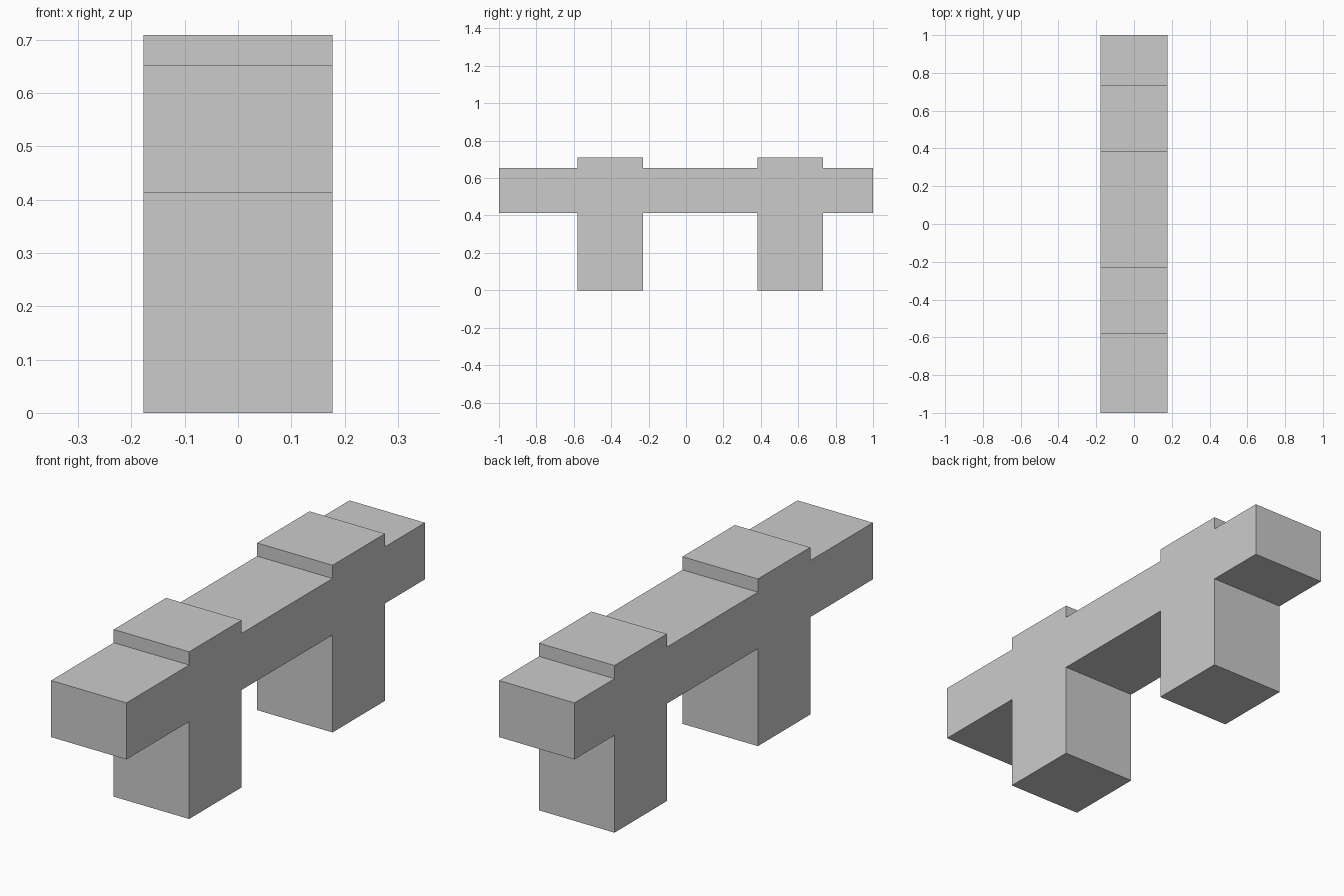
import bpy, bmesh

if "Cube" in bpy.data.objects:
    bpy.data.objects.remove(bpy.data.objects["Cube"])

HALF_WIDTH = 0.177
BEAM_BOTTOM, BEAM_TOP, POST_TOP = 0.413, 0.653, 0.709
POSTS = [(-0.58, -0.229), (0.381, 0.732)]  # y range of each post


def extrude_profile(name, points, half_width):
    """Solid from a (y, z) outline, extruded symmetrically along x."""
    bm = bmesh.new()
    face = bm.faces.new([bm.verts.new((-half_width, y, z)) for y, z in points])
    result = bmesh.ops.extrude_face_region(bm, geom=[face], use_keep_orig=True)
    verts = [v for v in result["geom"] if isinstance(v, bmesh.types.BMVert)]
    bmesh.ops.translate(bm, verts=verts, vec=(2 * half_width, 0, 0))
    bmesh.ops.recalc_face_normals(bm, faces=bm.faces)
    mesh = bpy.data.meshes.new(name)
    bm.to_mesh(mesh)
    bm.free()
    obj = bpy.data.objects.new(name, mesh)
    bpy.context.collection.objects.link(obj)
    return obj


# Beam and posts are flush, so they share one side outline:
# along the underside around each leg, then back over each raised cap
outline = [(-1, BEAM_BOTTOM)]
for a, b in POSTS:
    outline += [(a, BEAM_BOTTOM), (a, 0), (b, 0), (b, BEAM_BOTTOM)]
outline += [(1, BEAM_BOTTOM), (1, BEAM_TOP)]
for a, b in reversed(POSTS):
    outline += [(b, BEAM_TOP), (b, POST_TOP), (a, POST_TOP), (a, BEAM_TOP)]
outline.append((-1, BEAM_TOP))

extrude_profile("beam_with_posts", outline, HALF_WIDTH)
